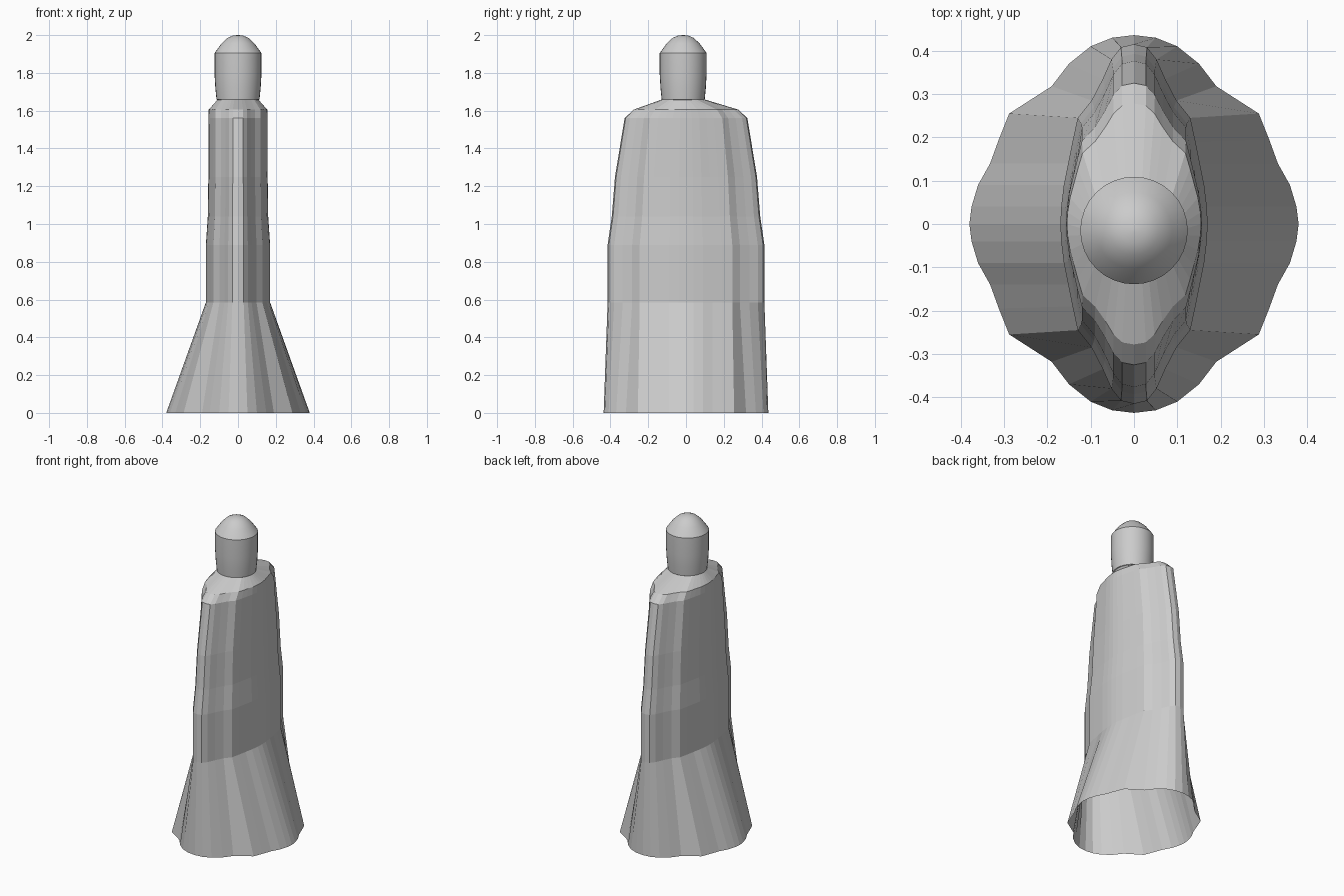
import bpy, bmesh, math

if "Cube" in bpy.data.objects:
    bpy.data.objects.remove(bpy.data.objects["Cube"])

# Quarter outlines running from the x axis to the y axis
HEM = [(.38, 0), (.375, .04), (.36, .09), (.332, .14), (.312, .195), (.288, .255),
       (.19, .318), (.15, .37), (.10, .41), (.05, .43), (0, .436)]
BODY = [(.17, 0), (.168, .04), (.162, .09), (.152, .14), (.142, .19), (.13, .245),
        (.098, .285), (.072, .335), (.052, .38), (.03, .408), (0, .415)]


def outline(quarter):
    """Mirror a quarter outline into a full closed loop."""
    half = quarter + [(-x, y) for x, y in reversed(quarter[:-1])]
    return half + [(x, -y) for x, y in reversed(half[1:-1])]


def loft(name, rings, cap_top=False):
    bm = bmesh.new()
    loops = [[bm.verts.new(p) for p in ring] for ring in rings]
    n = len(loops[0])
    for a, b in zip(loops, loops[1:]):
        for i in range(n):
            j = (i + 1) % n
            bm.faces.new((a[i], a[j], b[j], b[i]))
    if cap_top:
        bm.faces.new(loops[-1])
    mesh = bpy.data.meshes.new(name)
    bm.to_mesh(mesh)
    bm.free()
    obj = bpy.data.objects.new(name, mesh)
    bpy.context.collection.objects.link(obj)
    return obj


# Robe: flared open hem, then the narrow body scaled at each height
rings = [[(x, y, 0) for x, y in outline(HEM)]]
body = outline(BODY)
for z, hx, hy in [(.585, .17, .415), (.89, .17, .415), (1.04, .16, .393),
                  (1.25, .157, .376), (1.56, .157, .325), (1.605, .155, .278)]:
    rings.append([(x * hx / .17, y * hy / .415, z) for x, y in body])
# Shoulders closing in to a round collar under the head
collar = []
for x, y in body:
    a = math.atan2(y / .415, x / .17)
    collar.append((.105 * math.cos(a), -.015 + .105 * math.sin(a), 1.662))
rings.append(collar)
loft("robe", rings)

# Head: tapered cylinder with a rounded cap
SIDES = 32
profile = [(.105, 1.655), (.114, 1.66), (.12, 1.72), (.124, 1.79), (.124, 1.905),
           (.088, 1.955), (.056, 1.985), (.028, 1.997), (.004, 2.0)]
head = loft("head", [[(r * math.cos(math.tau * i / SIDES),
                       -.015 + r * math.sin(math.tau * i / SIDES), z)
                      for i in range(SIDES)] for r, z in profile], cap_top=True)
bpy.context.view_layer.objects.active = head
head.select_set(True)
bpy.ops.object.shade_smooth_by_angle(angle=math.radians(25))
